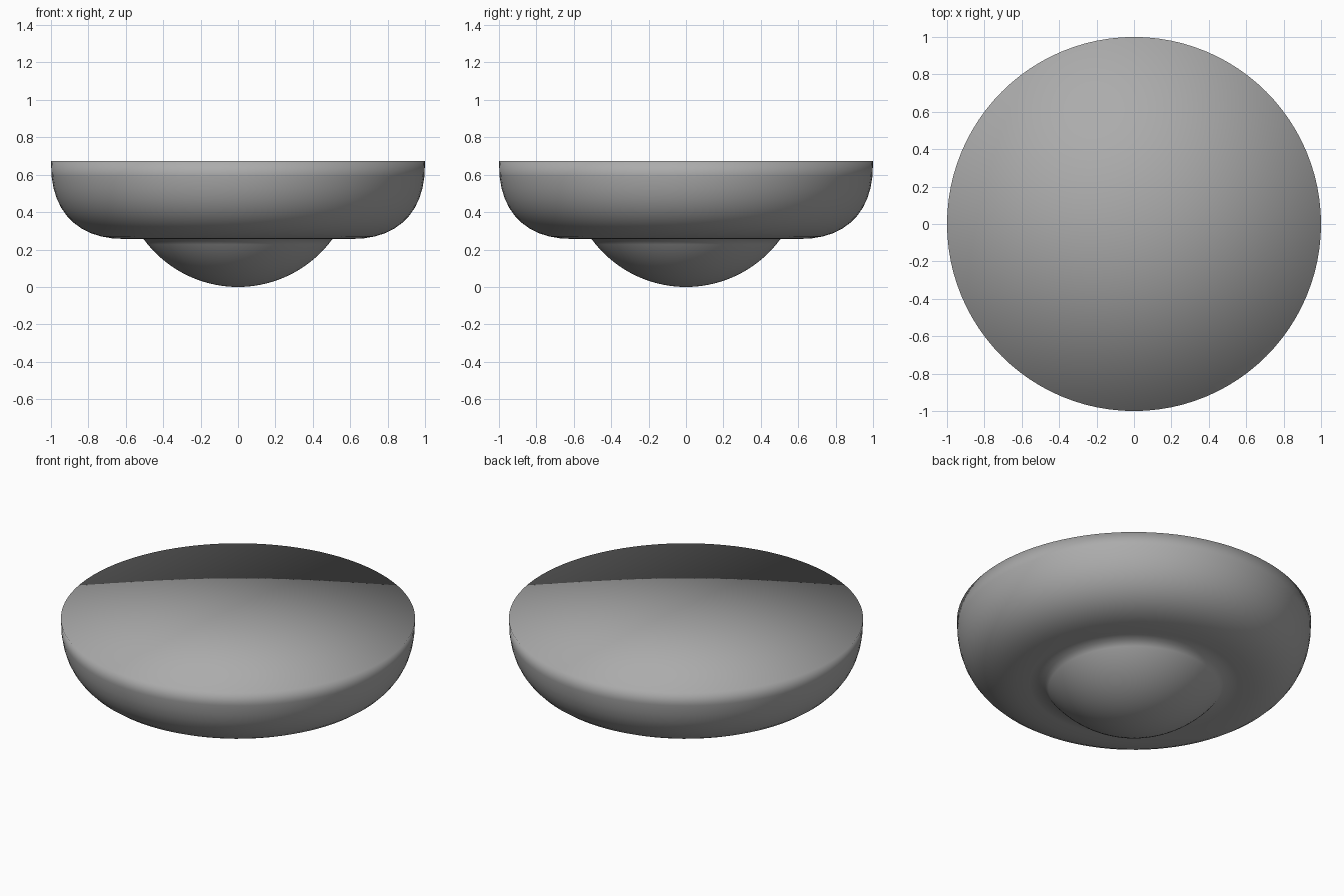
import bpy, bmesh
from math import sin, cos, pi, asin

if "Cube" in bpy.data.objects:
    bpy.data.objects.remove(bpy.data.objects["Cube"])

SEGMENTS = 96
TOP, WAIST, FOOT_R = 0.672, 0.256, 0.505


def lathe(name, profile):
    """Spin an (r, z) profile that starts and ends on the axis."""
    bm = bmesh.new()
    verts = [bm.verts.new((r, 0, z)) for r, z in profile]
    edges = [bm.edges.new(pair) for pair in zip(verts, verts[1:])]
    bmesh.ops.spin(bm, geom=verts + edges, cent=(0, 0, 0), axis=(0, 0, 1),
                   angle=2 * pi, steps=SEGMENTS, use_merge=True)
    bmesh.ops.remove_doubles(bm, verts=bm.verts, dist=1e-5)
    bmesh.ops.recalc_face_normals(bm, faces=bm.faces)
    mesh = bpy.data.meshes.new(name)
    bm.to_mesh(mesh)
    bm.free()
    mesh.shade_smooth()
    obj = bpy.data.objects.new(name, mesh)
    bpy.context.collection.objects.link(obj)
    return obj


# Spherical foot: arc from the floor up to the underside
radius = (FOOT_R ** 2 + WAIST ** 2) / (2 * WAIST)
sweep = asin(FOOT_R / radius)
foot = [(radius * sin(sweep * i / 16), radius * (1 - cos(sweep * i / 16)))
        for i in range(17)]

# Rounded wall: superelliptic corner from the underside up to the rim
EXP, FLAT, STEPS = 2 / 2.4, 0.59, 11
wall = []
for i in range(STEPS + 1):
    a = pi / 2 * i / STEPS
    wall.append((FLAT + (1 - FLAT) * abs(sin(a)) ** EXP,
                 TOP - (TOP - WAIST) * max(cos(a), 0) ** EXP))

# Flat top closes the body; one smooth skin covers everything
body = lathe("rounded_body_with_foot", foot + wall + [(0, TOP)])

# Dark grey finish
grey = bpy.data.materials.new("dark_grey")
grey.diffuse_color = (0.41, 0.41, 0.41, 1)
grey.use_nodes = True
grey.node_tree.nodes["Principled BSDF"].inputs["Base Color"].default_value = grey.diffuse_color
body.data.materials.append(grey)
